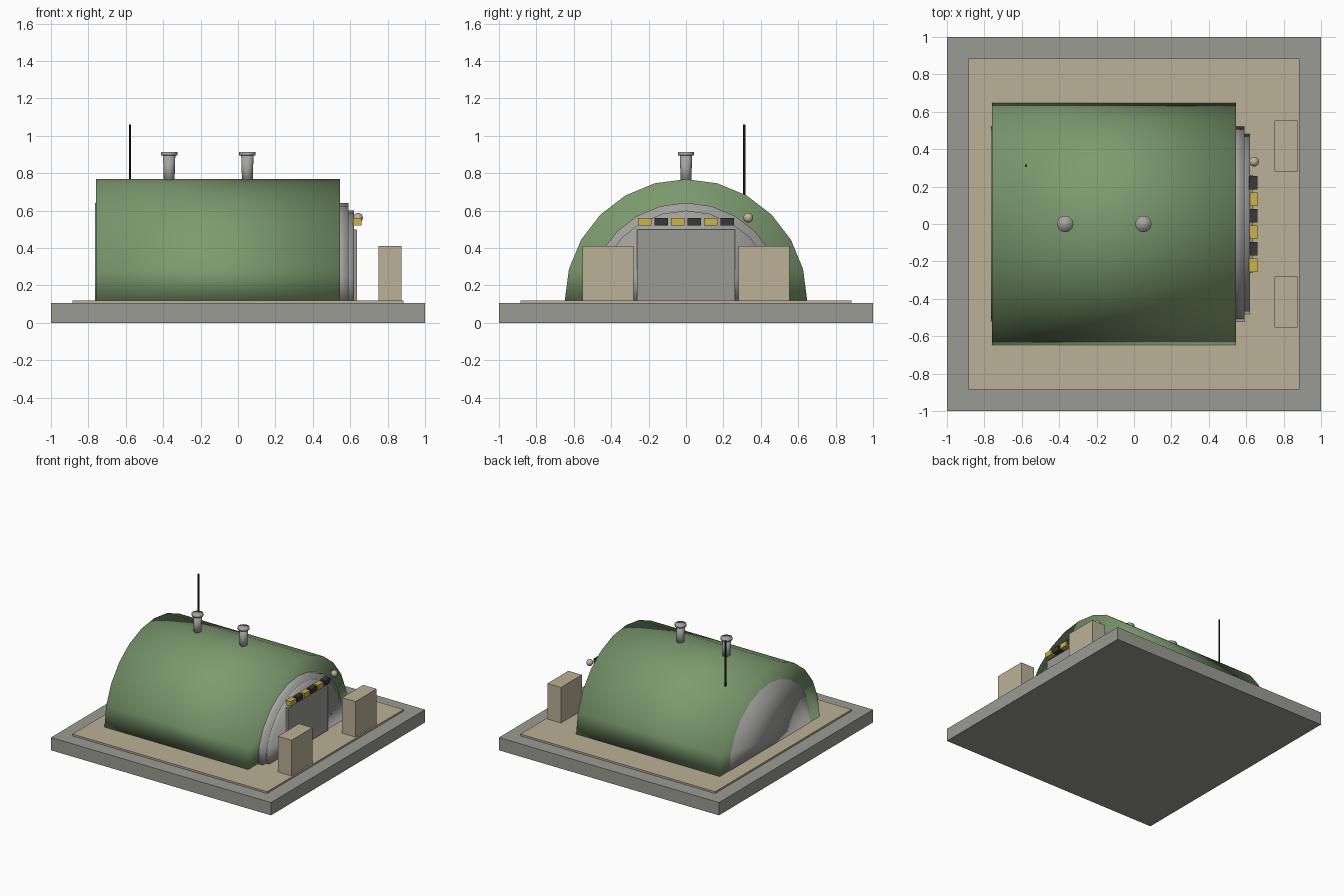
import bpy, bmesh
from math import sin, cos, pi
from mathutils import Matrix

cube = bpy.data.objects.get("Cube")
if cube:
    bpy.data.objects.remove(cube, do_unlink=True)


def material(name, r, g, b):
    m = bpy.data.materials.new(name)
    m.use_nodes = True
    m.diffuse_color = (r, g, b, 1)
    bsdf = m.node_tree.nodes["Principled BSDF"]
    bsdf.inputs["Base Color"].default_value = (r, g, b, 1)
    bsdf.inputs["Roughness"].default_value = 0.8
    return m


CONCRETE = material("concrete", 0.33, 0.33, 0.295)
SAND = material("sand", 0.50, 0.44, 0.31)
GREEN = material("olive_green", 0.205, 0.33, 0.16)
METAL = material("grey_metal", 0.37, 0.37, 0.355)
YELLOW = material("hazard_yellow", 0.60, 0.46, 0.07)
DARK = material("hazard_black", 0.04, 0.04, 0.04)
BLACK = material("antenna_black", 0.015, 0.015, 0.015)
LAMP = material("lamp_cream", 0.54, 0.46, 0.33)

GROUND = 0.12


def finish(name, bm, mat, smooth=False):
    bmesh.ops.recalc_face_normals(bm, faces=bm.faces)
    for f in bm.faces:
        f.smooth = smooth
    me = bpy.data.meshes.new(name)
    bm.to_mesh(me)
    bm.free()
    me.materials.append(mat)
    ob = bpy.data.objects.new(name, me)
    bpy.context.collection.objects.link(ob)
    return ob


def box(name, x, y, z, mat):
    """Box from (min, max) pairs along each axis."""
    bm = bmesh.new()
    size = [b - a for a, b in (x, y, z)]
    mid = [(a + b) / 2 for a, b in (x, y, z)]
    bmesh.ops.create_cube(bm, size=1, matrix=Matrix.Translation(mid) @ Matrix.Diagonal((*size, 1)))
    return finish(name, bm, mat)


def arch(name, radius, x0, x1, mat, sides=12):
    """Solid half cylinder lying along x."""
    bm = bmesh.new()
    angles = [pi * i / sides for i in range(sides + 1)]
    end = bm.faces.new([bm.verts.new((x0, radius * cos(a), GROUND + radius * sin(a))) for a in angles])
    moved = bmesh.ops.extrude_face_region(bm, geom=[end], use_keep_orig=True)
    verts = [v for v in moved["geom"] if isinstance(v, bmesh.types.BMVert)]
    bmesh.ops.translate(bm, verts=verts, vec=(x1 - x0, 0, 0))
    return finish(name, bm, mat, smooth=True)


def post(name, x, y, z0, z1, r0, r1, mat, sides=12):
    """Upright cylinder or cone section."""
    bm = bmesh.new()
    bmesh.ops.create_cone(bm, cap_ends=True, segments=sides, radius1=r0, radius2=r1,
                          depth=z1 - z0, matrix=Matrix.Translation((x, y, (z0 + z1) / 2)))
    return finish(name, bm, mat, smooth=sides > 6)


# Ground slabs
box("base_slab", (-1, 1), (-1, 1), (0, 0.105), CONCRETE)
box("sand_pad", (-0.885, 0.885), (-0.885, 0.885), (0.105, GROUND), SAND)

# Vaulted shell with its end walls
arch("shell", 0.648, -0.76, 0.545, GREEN)
arch("rear_wall", 0.52, -0.764, -0.70, METAL)
arch("front_wall", 0.522, 0.50, 0.59, METAL)
arch("door_surround", 0.48, 0.55, 0.62, METAL)

# Door and hazard strip above it
box("door", (0.58, 0.636), (-0.262, 0.262), (GROUND, 0.5), CONCRETE)
for i in range(6):
    y = -0.22 + i * 0.088
    box(f"hazard_block_{i + 1}", (0.615, 0.66), (y - 0.036, y + 0.036), (0.52, 0.56),
        DARK if i % 2 else YELLOW)

# Lamp beside the strip
bm = bmesh.new()
bmesh.ops.create_uvsphere(bm, u_segments=12, v_segments=8, radius=0.026,
                          matrix=Matrix.Translation((0.642, 0.333, 0.562)))
finish("lamp", bm, LAMP, smooth=True)

# Blast blocks on both sides of the entrance
for side, s in (("left", 1), ("right", -1)):
    y = sorted((s * 0.28, s * 0.553))
    box(f"blast_block_{side}", (0.75, 0.873), y, (GROUND, 0.412), SAND)

# Roof vents and antenna
for label, x in (("rear", -0.368), ("front", 0.05)):
    post(f"vent_pipe_{label}", x, 0, 0.74, 0.896, 0.028, 0.033, METAL)
    post(f"vent_cap_{label}", x, 0, 0.894, 0.914, 0.044, 0.044, METAL)
post("antenna", -0.577, 0.312, 0.64, 1.06, 0.007, 0.007, BLACK, sides=6)
